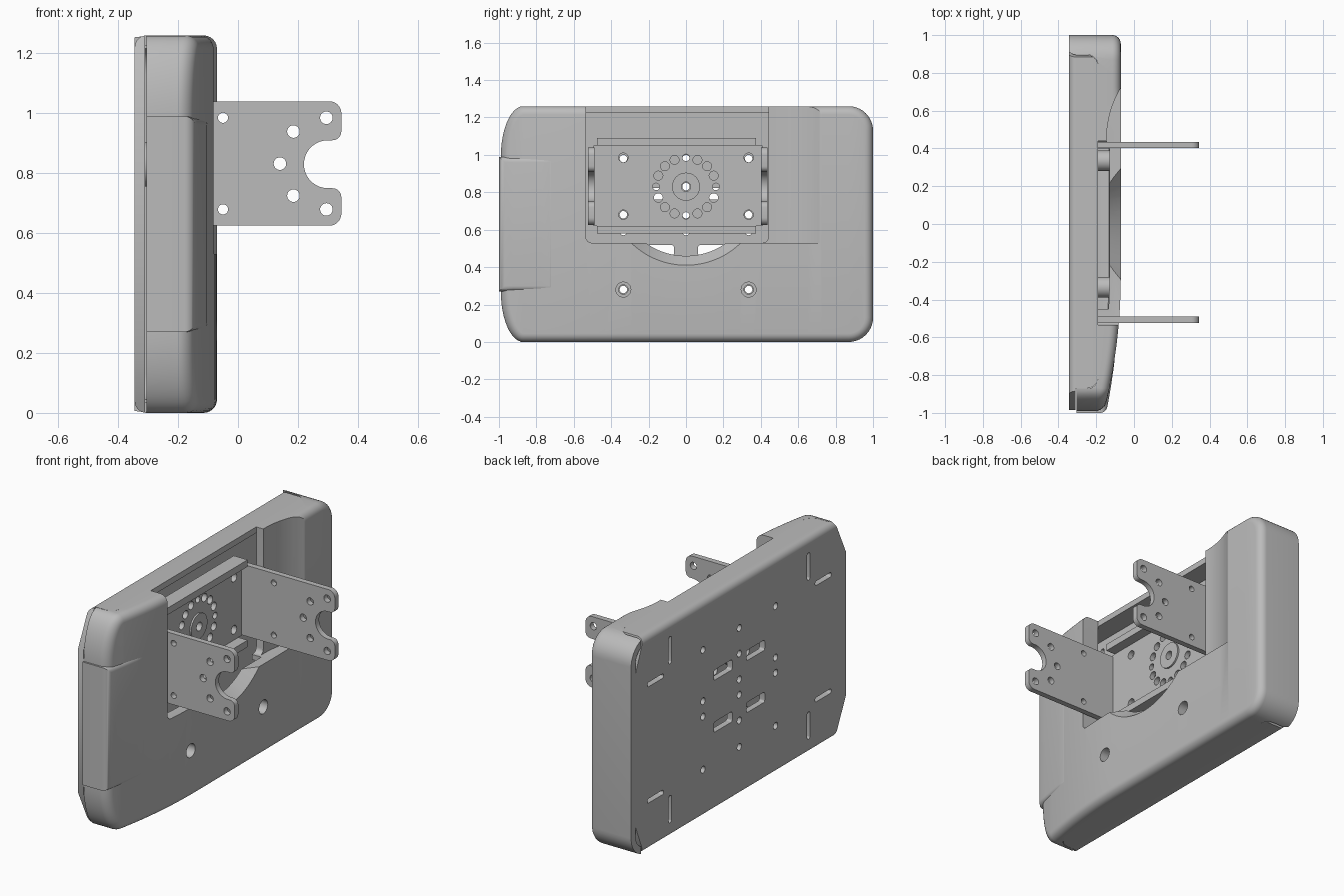
import bpy, bmesh, math

if "Cube" in bpy.data.objects:
    bpy.data.objects.remove(bpy.data.objects["Cube"])

GREY = (0.5, 0.5, 0.5, 1)
mat = bpy.data.materials.new("plain grey")
mat.use_nodes = True
mat.diffuse_color = GREY
mat.node_tree.nodes["Principled BSDF"].inputs["Base Color"].default_value = GREY

MID = 0.63                                   # half the height


# ---------- helpers ----------
def finish(name, bm):
    bm.normal_update()
    bmesh.ops.recalc_face_normals(bm, faces=bm.faces)
    me = bpy.data.meshes.new(name)
    bm.to_mesh(me)
    bm.free()
    me.materials.append(mat)
    ob = bpy.data.objects.new(name, me)
    bpy.context.collection.objects.link(ob)
    return ob


def prisms(name, axis, polys, lo, hi):
    """Extrude 2D outlines along an axis: x takes (y,z), y takes (x,z), z takes (x,y)."""
    place = {"x": lambda u, v, w: (w, u, v),
             "y": lambda u, v, w: (u, w, v),
             "z": lambda u, v, w: (u, v, w)}[axis]
    bm = bmesh.new()
    for poly in polys:
        a = [bm.verts.new(place(u, v, lo)) for u, v in poly]
        b = [bm.verts.new(place(u, v, hi)) for u, v in poly]
        bm.faces.new(a)
        bm.faces.new(b[::-1])
        for i in range(len(a)):
            j = (i + 1) % len(a)
            bm.faces.new((a[i], a[j], b[j], b[i]))
    return finish(name, bm)


def arc(cx, cy, r, a0, a1, n=8):
    return [(cx + r * math.cos(math.radians(a0 + (a1 - a0) * i / n)),
             cy + r * math.sin(math.radians(a0 + (a1 - a0) * i / n))) for i in range(n + 1)]


def circle(cx, cy, r, n=24):
    return arc(cx, cy, r, 0, 360, n)[:-1]


def rect(u0, v0, u1, v1, r=0.0):
    if r == 0:
        return [(u0, v0), (u1, v0), (u1, v1), (u0, v1)]
    return (arc(u1 - r, v0 + r, r, -90, 0, 6) + arc(u1 - r, v1 - r, r, 0, 90, 6)
            + arc(u0 + r, v1 - r, r, 90, 180, 6) + arc(u0 + r, v0 + r, r, 180, 270, 6))


def slot(cu, cv, hu, hv, r):
    return rect(cu - hu, cv - hv, cu + hu, cv + hv, r)


def boolean(ob, cutter, op="DIFFERENCE"):
    m = ob.modifiers.new("cut", "BOOLEAN")
    m.operation, m.object, m.solver = op, cutter, "EXACT"
    bpy.context.view_layer.update()
    me = bpy.data.meshes.new_from_object(ob.evaluated_get(bpy.context.evaluated_depsgraph_get()))
    ob.modifiers.clear()
    ob.data = me
    bpy.data.objects.remove(cutter)


def smooth(ob, angle=35):
    bpy.ops.object.select_all(action="DESELECT")
    ob.select_set(True)
    bpy.context.view_layer.objects.active = ob
    bpy.ops.object.shade_smooth_by_angle(angle=math.radians(angle))


# ---------- rounded shell, symmetric about mid height ----------
def front_x(y):
    t = max(0.0, (-0.28 - y) / 0.72)
    return -0.07 - 0.09 * t * t


def shell_outline(inset):
    """Upper half as (y, height above the middle), from -y to +y."""
    half = [(-0.87 - (0.12 - inset) * math.cos(t), 0.36 + (0.27 - inset) * math.sin(t))
            for t in [math.pi / 2 * i / 12 for i in range(13)]]
    half += [(-0.87 + 1.74 * i / 24, MID - inset) for i in range(1, 24)]
    return half + arc(0.87, 0.50, 0.13 - inset, 90, 0, 10)


def dome(name, half, front, back, r, steps=6):
    """Loft an outline from back to front with a rounded front edge."""
    n = len(half)
    ring = half + [(y, -h) for y, h in half[::-1]]
    m = len(ring)
    normals = []
    for i in range(m):
        (ax, ay), (bx, by), (cx, cy) = ring[i - 1], ring[i], ring[(i + 1) % m]
        l1, l2 = math.hypot(bx - ax, by - ay), math.hypot(cx - bx, cy - by)
        n1, n2 = ((by - ay) / l1, (ax - bx) / l1), ((cy - by) / l2, (bx - cx) / l2)
        d = 1 + n1[0] * n2[0] + n1[1] * n2[1]
        normals.append(((n1[0] + n2[0]) / d, (n1[1] + n2[1]) / d))
    bm = bmesh.new()
    rings = [[bm.verts.new((back(y), y, MID + h)) for y, h in ring]]
    for k in range(steps + 1):
        a = math.pi / 2 * k / steps
        d = r * (1 - math.cos(a))
        pts = [(y + d * nx, h + d * ny) for (y, h), (nx, ny) in zip(ring, normals)]
        rings.append([bm.verts.new((front(y) - r * (1 - math.sin(a)), y, MID + h)) for y, h in pts])
    for a, b in zip(rings, rings[1:]):
        for i in range(m):
            j = (i + 1) % m
            bm.faces.new((a[i], a[j], b[j], b[i]))
    for cap in (rings[0], rings[-1]):
        for i in range(n - 1):
            bm.faces.new((cap[i], cap[i + 1], cap[m - 2 - i], cap[m - 1 - i]))
    return finish(name, bm)


def flange_plan(y0, y1, depth, r=0.06):
    return [(-0.5, y0)] + arc(depth - r, y0 + r, r, -90, 0) + arc(depth - r, y1 - r, r, 0, 90) + [(-0.5, y1)]


cover = dome("cover_shell", shell_outline(0), front_x,
             lambda y: -0.345 if y > 0.9 else -0.305, 0.045)
# hollow inside, kept solid on both sides of the upper recess
cavity = dome("cavity", shell_outline(0.04), lambda y: front_x(y) - 0.06, lambda y: -0.42, 0.01, 2)
for y0, y1 in ((0.40, 0.80), (-0.57, -0.45)):
    boolean(cavity, prisms("block", "x", [rect(y0, 0.50, y1, 1.4)], -0.19, 0))
boolean(cover, cavity)
# room for the tray flanges
boolean(cover, prisms("cut", "z", [flange_plan(-0.872, 0.897, -0.19)], -0.2, 1.5))
# recess open at the top, scoop beside it and conical relief below it
boolean(cover, prisms("cut", "x", [rect(-0.535, 0.53, 0.44, 1.6, 0.03)], -0.6, 0.2))
boolean(cover, prisms("cut", "z", [circle(0.378, 0.45, 0.523, 96)], 0.53, 1.5))
bm = bmesh.new()
bmesh.ops.create_cone(bm, cap_ends=True, segments=72, radius1=0.312, radius2=0.445, depth=0.16)
for v in bm.verts:
    v.co = (v.co.z - 0.12, v.co.x, v.co.y + 0.83)
boolean(cover, finish("cut", bm))
boolean(cover, prisms("cut", "x", [circle(s * 0.335, 0.28, 0.04) for s in (-1, 1)], -0.3, 0.1))
smooth(cover)

# slightly raised middle panel on the -y end
panel = dome("end_panel", [(-1.0 + 0.075 * i, 0.36) for i in range(5)],
             lambda y: front_x(y) + 0.012 * (-0.7 - y) / 0.3, lambda y: -0.305, 0.03)
boolean(panel, prisms("cut", "z", [rect(-0.5, -0.955, -0.165, -0.5)], -0.2, 1.5))
smooth(panel)

# ---------- back tray: folded sheet with holes ----------
tray_profile = ([(-0.19, 0)] + arc(-0.305, 0.04, 0.04, -90, -180) + arc(-0.305, 1.22, 0.04, 180, 90)
                + [(-0.19, 1.26), (-0.19, 1.225), (-0.31, 1.225), (-0.31, 0.035), (-0.19, 0.035)])
tray = prisms("back_tray", "y", [tray_profile], -0.985, 0.965)
plan = [(-0.5, -1.1), (-0.31, -1.1), (-0.31, -0.87)] + flange_plan(-0.87, 0.895, -0.19)[1:-1] \
    + [(-0.31, 0.895), (-0.31, 1.1), (-0.5, 1.1)]
boolean(tray, prisms("cut", "z", [plan], -0.3, 1.6), "INTERSECT")
octagon = [(-0.88, -0.01), (0.88, -0.01), (0.975, 0.22), (0.975, 1.04),
           (0.88, 1.27), (-0.88, 1.27), (-0.99, 1.04), (-0.99, 0.22)]
boolean(tray, prisms("cut", "x", [octagon], -0.6, 0.2), "INTERSECT")
holes = [circle(0, z, 0.02, 16) for z in (0.98, 0.83, 0.68, 0.59, 0.44, 0.285)]
for s in (-1, 1):
    holes += [circle(s * 0.335, z, 0.02, 16) for z in (0.98, 0.68, 0.59, 0.28)]
    for t in (-1, 1):
        holes += [slot(s * 0.15, MID + 0.01 + t * 0.152, 0.085, 0.03, 0.012),
                  slot(s * 0.64, MID + t * 0.465, 0.013, 0.08, 0.012),
                  slot(s * 0.775, MID + t * 0.34, 0.075, 0.013, 0.012)]
boolean(tray, prisms("cut", "x", holes, -0.5, -0.25))
smooth(tray)

# ---------- screw bosses behind the cover ----------
for side, s in (("left", 1), ("right", -1)):
    boss = prisms(f"screw_boss_{side}", "x", [circle(s * 0.335, 0.28, 0.055)], -0.2, -0.125)
    boolean(boss, prisms("cut", "x", [circle(s * 0.335, 0.28, 0.025)], -0.5, 0))
    smooth(boss)

# ---------- bracket: base plate, lips, hub and two arms ----------
base = prisms("bracket_base", "x", [rect(-0.495, 0.62, 0.41, 1.05)], -0.29, -0.26)
holes = [circle(0, 0.83, 0.025)]
holes += [circle(s * 0.335, z, 0.025) for s in (-1, 1) for z in (0.985, 0.68)]
for k in range(16):
    a = math.pi * k / 8
    holes.append(circle(0.16 * math.cos(a), 0.83 + 0.155 * math.sin(a), 0.019 if k % 4 == 0 else 0.024, 16))
boolean(base, prisms("cut", "x", holes, -0.5, 0))
smooth(base)
for name, z in (("upper", 1.05), ("lower", 0.58)):
    prisms(f"bracket_lip_{name}", "x", [rect(-0.475, z, 0.375, z + 0.04)], -0.29, -0.20)

hub = prisms("bracket_hub", "x", [circle(0, 0.83, 0.075, 32)], -0.31, -0.25)
boolean(hub, prisms("cut", "x", [circle(0, 0.83, 0.025)], -0.5, 0))
smooth(hub)

arm_profile = ([(-0.29, 0.625)] + arc(0.305, 0.665, 0.04, -90, 0) + arc(0.315, 0.72, 0.03, 0, 90, 5)
               + arc(0.30, 0.83, 0.08, 270, 90, 18) + arc(0.315, 0.94, 0.03, -90, 0, 5)
               + arc(0.305, 1.0, 0.04, 0, 90) + [(-0.29, 1.04)])
arm_holes = [(0.14, 0.832, 0.021)]
for s in (-1, 1):
    arm_holes += [(-0.05, 0.832 + s * 0.153, 0.017), (0.295, 0.832 + s * 0.153, 0.021),
                  (0.185, 0.832 + s * 0.107, 0.021)]
for name, y in (("near", -0.523), ("far", 0.402)):
    arm = prisms(f"bracket_arm_{name}", "y", [arm_profile], y, y + 0.033)
    boolean(arm, prisms("cut", "y", [circle(*h) for h in arm_holes], y - 0.1, y + 0.1))
    smooth(arm)
